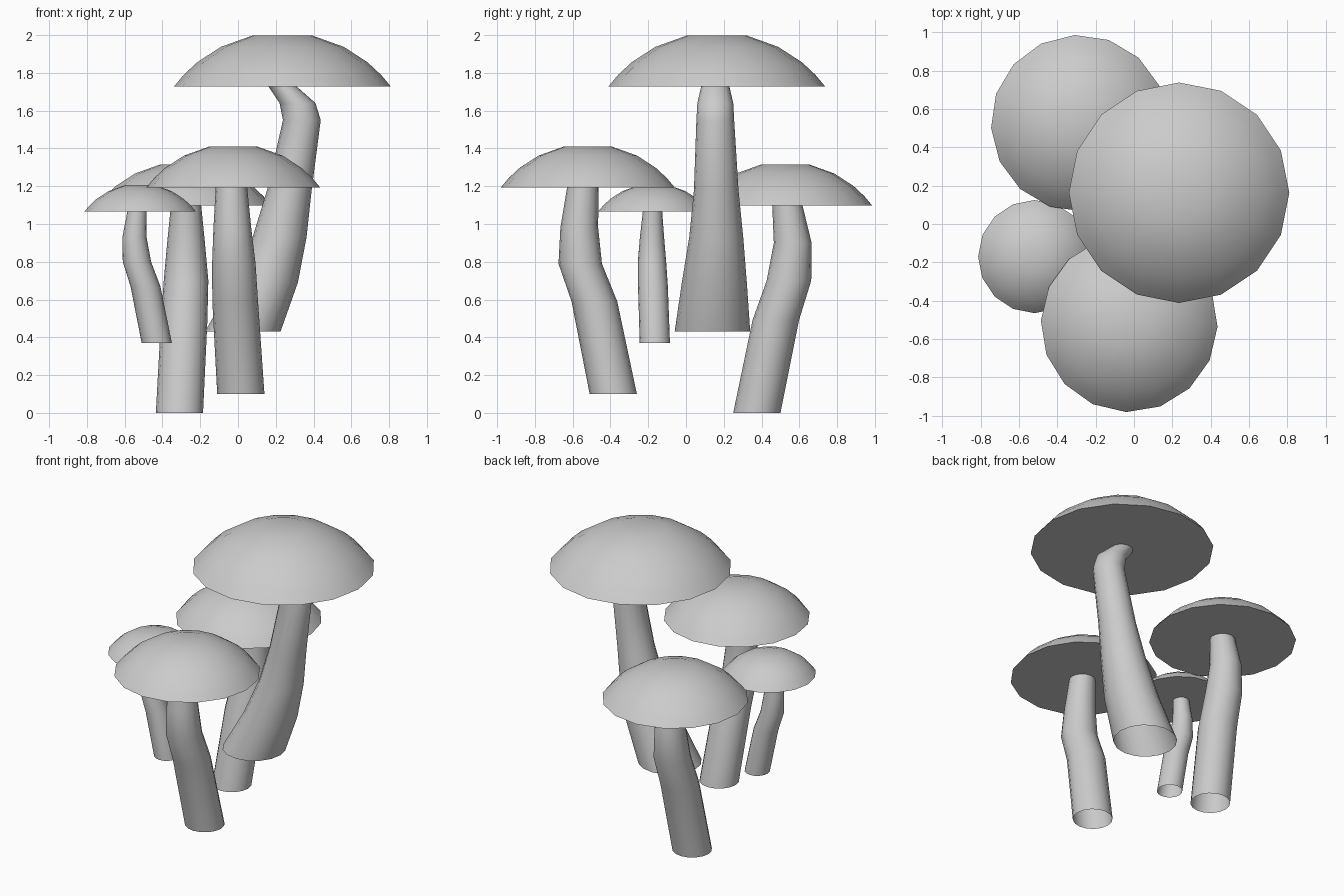
import bpy
import bmesh
from math import sin, cos, pi, radians

SIDES = 16

cube = bpy.data.objects.get("Cube")
if cube:
    bpy.data.objects.remove(cube, do_unlink=True)

grey = bpy.data.materials.new("plain grey")
grey.use_nodes = True
grey.diffuse_color = (0.6, 0.6, 0.6, 1)
grey.node_tree.nodes["Principled BSDF"].inputs["Base Color"].default_value = (0.6, 0.6, 0.6, 1)


def loft(name, rings, turn=0, closed=False):
    """Skin a stack of level circles, each given as (x, y, z, radius)."""
    bm = bmesh.new()
    loops = []
    for x, y, z, r in rings:
        angles = [2 * pi * i / SIDES + radians(turn) for i in range(SIDES)]
        loops.append([bm.verts.new((x + r * cos(a), y + r * sin(a), z)) for a in angles])
    for low, high in zip(loops, loops[1:]):
        for i in range(SIDES):
            j = (i + 1) % SIDES
            bm.faces.new((low[i], low[j], high[j], high[i]))
    if closed:
        bm.faces.new(loops[0][::-1])
        bm.faces.new(loops[-1])
    mesh = bpy.data.meshes.new(name)
    bm.to_mesh(mesh)
    bm.free()
    mesh.materials.append(grey)
    obj = bpy.data.objects.new(name, mesh)
    bpy.context.collection.objects.link(obj)
    bpy.ops.object.select_all(action="DESELECT")
    obj.select_set(True)
    bpy.context.view_layer.objects.active = obj
    bpy.ops.object.shade_smooth_by_angle(angle=radians(32))


def cap(name, x, y, z, radius, turn=0):
    """Shallow slice of a sphere with a flat top and a flat underside."""
    ball = 1.245 * radius
    rings = []
    for degrees in (53.4, 47, 39, 27, 12.5):
        a = radians(degrees)
        rings.append((x, y, z + ball * (cos(a) - cos(radians(53.4))), ball * sin(a)))
    loft(name, rings, turn, closed=True)


# Caps
cap("tall_cap", 0.235, 0.163, 1.727, 0.575)
cap("front_cap", -0.025, -0.52, 1.193, 0.461, -2)
cap("back_cap", -0.285, 0.525, 1.098, 0.461, 3)
cap("small_cap", -0.518, -0.17, 1.066, 0.295)

# Bent stems, open at the bottom
loft("tall_stem", [
    (0.025, 0.14, 0.43, 0.20), (0.145, 0.15, 0.69, 0.172),
    (0.22, 0.16, 0.93, 0.143), (0.272, 0.16, 1.18, 0.118),
    (0.338, 0.155, 1.55, 0.1), (0.315, 0.155, 1.64, 0.095),
    (0.225, 0.155, 1.74, 0.072)])
loft("front_stem", [
    (0.015, -0.385, 0.1, 0.125), (-0.015, -0.485, 0.59, 0.121),
    (-0.022, -0.56, 0.79, 0.115), (-0.03, -0.565, 0.98, 0.1),
    (-0.035, -0.545, 1.21, 0.082)])
loft("back_stem", [
    (-0.31, 0.375, 0, 0.125), (-0.285, 0.475, 0.49, 0.123),
    (-0.275, 0.545, 0.7, 0.118), (-0.275, 0.565, 0.9, 0.1),
    (-0.275, 0.535, 1.11, 0.079)])
loft("small_stem", [
    (-0.43, -0.165, 0.37, 0.08), (-0.49, -0.175, 0.67, 0.079),
    (-0.535, -0.18, 0.8, 0.075), (-0.548, -0.18, 0.93, 0.064),
    (-0.533, -0.177, 1.08, 0.05)])
